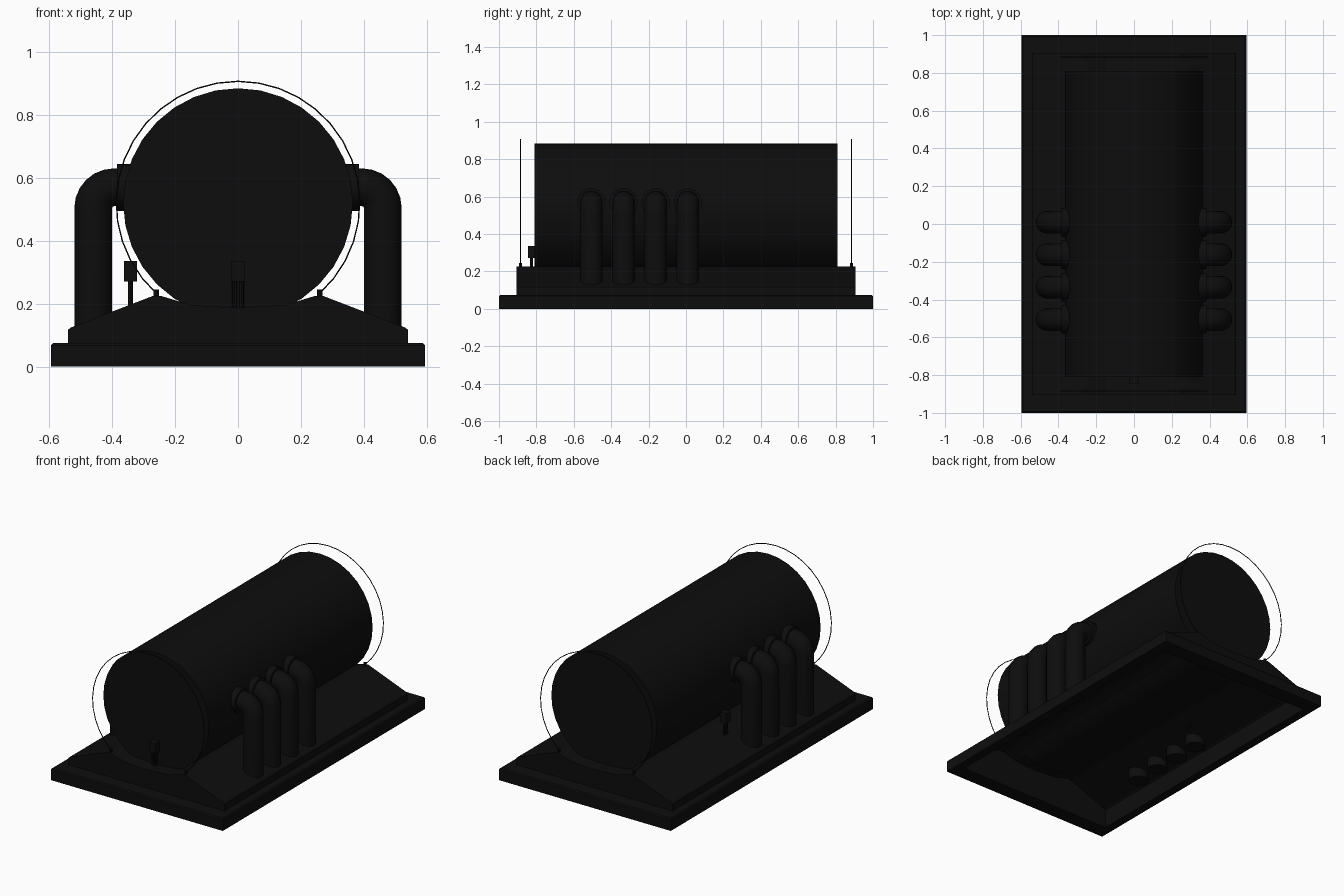
import bpy, bmesh
from math import sin, cos, pi, radians
from mathutils import Matrix

cube = bpy.data.objects.get("Cube")
if cube:
    bpy.data.objects.remove(cube, do_unlink=True)

COLOUR = (0.004, 0.004, 0.004, 1)
black = bpy.data.materials.new("matte black")
black.use_nodes = True
black.diffuse_color = COLOUR
shader = next(n for n in black.node_tree.nodes if n.type == 'BSDF_PRINCIPLED')
shader.inputs["Base Color"].default_value = COLOUR
shader.inputs["Roughness"].default_value = 0.8


def finish(name, bm, smooth=False):
    mesh = bpy.data.meshes.new(name)
    bmesh.ops.recalc_face_normals(bm, faces=bm.faces)
    bm.to_mesh(mesh)
    bm.free()
    return place(name, mesh, smooth)


def place(name, mesh, smooth):
    mesh.materials.clear()
    mesh.materials.append(black)
    obj = bpy.data.objects.new(name, mesh)
    bpy.context.collection.objects.link(obj)
    if smooth:
        bpy.ops.object.select_all(action='DESELECT')
        obj.select_set(True)
        bpy.context.view_layer.objects.active = obj
        bpy.ops.object.shade_smooth_by_angle(angle=radians(35))
    return obj


def cylinder(name, centre, radius, length, axis, sides):
    turn = {'X': Matrix.Rotation(pi / 2, 4, 'Y'),
            'Y': Matrix.Rotation(pi / 2, 4, 'X'),
            'Z': Matrix.Identity(4)}[axis]
    bm = bmesh.new()
    bmesh.ops.create_cone(bm, cap_ends=True, segments=sides, radius1=radius,
                          radius2=radius, depth=length,
                          matrix=Matrix.Translation(centre) @ turn)
    return finish(name, bm, True)


def box(name, centre, size):
    bm = bmesh.new()
    bmesh.ops.create_cube(bm, size=1, matrix=Matrix.Translation(centre)
                          @ Matrix.Diagonal((*size, 1)))
    return finish(name, bm)


def tube(name, path, radius, resolution):
    """Round tube swept along a path of points."""
    curve = bpy.data.curves.new(name, 'CURVE')
    curve.dimensions = '3D'
    curve.bevel_depth = radius
    curve.bevel_resolution = resolution
    curve.use_fill_caps = True
    line = curve.splines.new('POLY')
    line.points.add(len(path) - 1)
    for point, co in zip(line.points, path):
        point.co = (*co, 1)
    helper = bpy.data.objects.new(name + "_path", curve)
    bpy.context.collection.objects.link(helper)
    graph = bpy.context.evaluated_depsgraph_get()
    mesh = bpy.data.meshes.new_from_object(helper.evaluated_get(graph))
    bpy.data.objects.remove(helper, do_unlink=True)
    return place(name, mesh, True)


# Base frame: rectangular loops bridged into a closed, open-centred slab
bm = bmesh.new()
loops = []
for hx, hy, z in ((.54, .905, 0), (.595, 1, 0), (.595, 1, .068),
                  (.588, .993, .075), (.54, .905, .075)):
    loops.append([bm.verts.new((sx * hx, sy * hy, z))
                  for sx, sy in ((1, 1), (-1, 1), (-1, -1), (1, -1))])
for a, b in zip(loops, loops[1:] + loops[:1]):
    for i in range(4):
        j = (i + 1) % 4
        bm.faces.new((a[i], a[j], b[j], b[i]))
finish("base_frame", bm)

# Sloped plinth: hollow underneath, with a shallow cradle on top
half = [(.54, .07), (.54, .118), (.53, .125), (.27, .225), (.245, .225), (.15, .196)]
profile = half + [(0, .187)] + [(-x, z) for x, z in reversed(half)]
bm = bmesh.new()
front = [bm.verts.new((x, -.905, z)) for x, z in profile]
back = [bm.verts.new((x, .905, z)) for x, z in profile]
for i in range(len(profile) - 1):
    bm.faces.new((front[i], front[i + 1], back[i + 1], back[i]))
bm.faces.new(front)
bm.faces.new(back)
finish("plinth", bm)

# Main drum
AXIS_Z = .52
cylinder("drum", (0, 0, AXIS_Z), .365, 1.62, 'Y', 32)

# Thin hoops standing at each end, with small feet
for end, y in (("front", -.885), ("back", .885)):
    arc = [(.387 * sin(t), y, AXIS_Z + .387 * cos(t))
           for t in (radians(-138 + 276 * i / 28) for i in range(29))]
    tube(end + "_hoop", arc, .0025, 1)
    for side, s in (("left", 1), ("right", -1)):
        cylinder(f"{end}_{side}_hoop_foot", (s * .26, y, .23), .009, .03, 'Z', 8)

# Elbow pipes, four on each side, with a flange where each meets the drum
for side, s in (("left", 1), ("right", -1)):
    for k in range(4):
        y = .01 - .172 * k
        bend = [(s * (.395 + .065 * cos(t)), y, .505 + .065 * sin(t))
                for t in (pi / 2 * i / 6 for i in range(7))]
        path = [(s * .46, y, .11)] + bend + [(s * .3, y, .57)]
        tube(f"{side}_pipe_{k + 1}", path, .06, 6)
        cylinder(f"{side}_flange_{k + 1}", (s * .355, y, .57), .075, .06, 'X', 24)

# Small gauge boxes on twin posts, one at the front and one at the right
box("front_gauge", (0, -.825, .303), (.045, .042, .065))
box("right_gauge", (-.342, .1, .303), (.042, .045, .065))
for i, d in enumerate((-.011, .011)):
    cylinder(f"front_gauge_post_{i + 1}", (d, -.825, .23), .008, .1, 'Z', 8)
    cylinder(f"right_gauge_post_{i + 1}", (-.342, .1 + d, .22), .008, .12, 'Z', 8)
